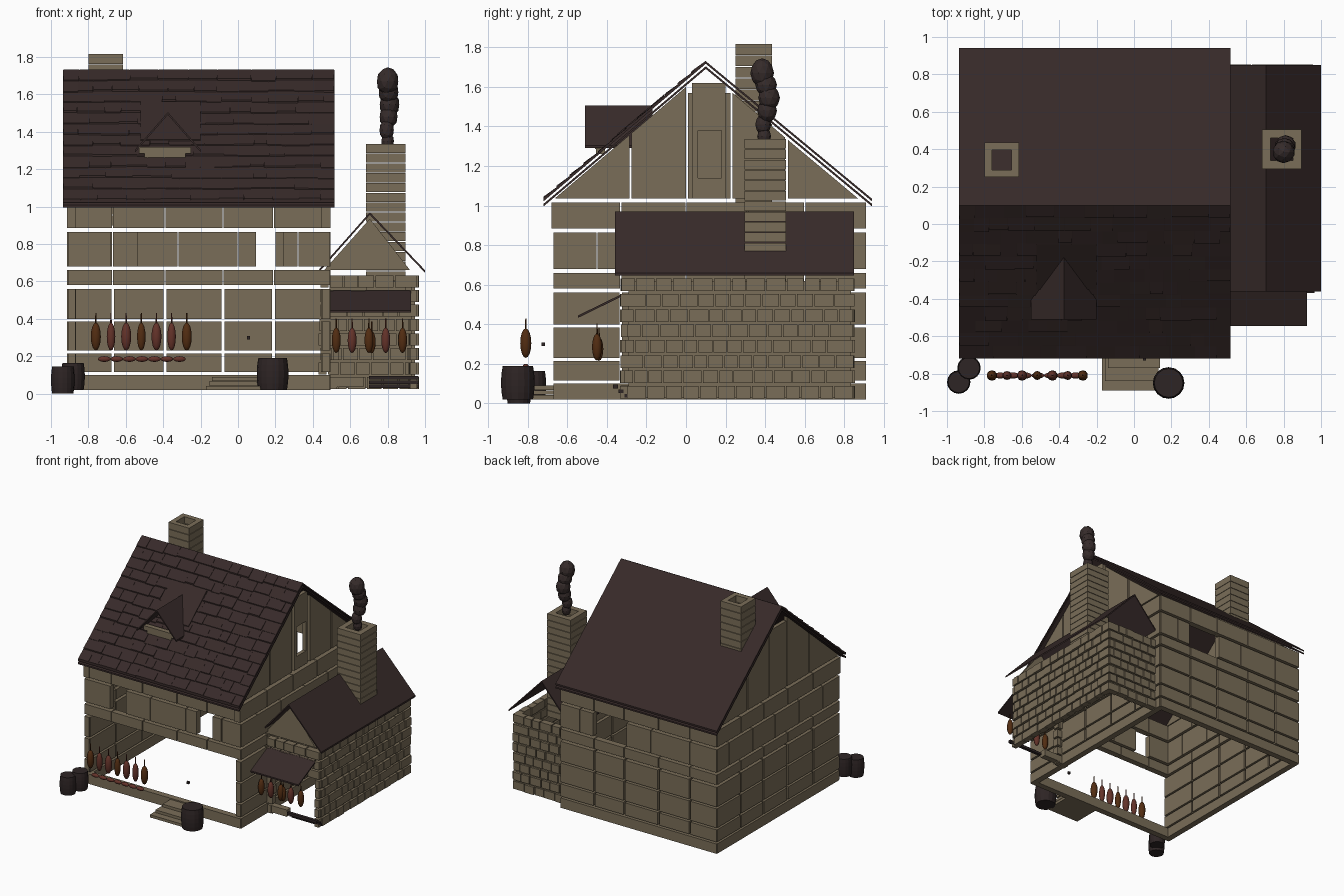
import bpy, bmesh, math, random
from mathutils import Matrix, Vector

if "Cube" in bpy.data.objects:
    bpy.data.objects.remove(bpy.data.objects["Cube"])
random.seed(4)

def material(name, c):
    m = bpy.data.materials.new(name)
    m.diffuse_color = (*c, 1)
    m.use_nodes = True
    m.node_tree.nodes["Principled BSDF"].inputs["Base Color"].default_value = m.diffuse_color
    return m

BEIGE = material("weathered beige", (0.195, 0.155, 0.098))
ROOF = material("dark brown roof", (0.038, 0.023, 0.022))
DARK = material("barrel brown", (0.027, 0.018, 0.018))
SMOKE = material("smoke grey brown", (0.036, 0.024, 0.023))
RED = material("red meat", (0.125, 0.032, 0.022))
BROWN = material("smoked meat", (0.085, 0.026, 0.006))

def finish(name, bm, mat):
    bmesh.ops.recalc_face_normals(bm, faces=bm.faces)
    me = bpy.data.meshes.new(name)
    bm.to_mesh(me)
    bm.free()
    me.materials.append(mat)
    ob = bpy.data.objects.new(name, me)
    bpy.context.collection.objects.link(ob)
    return ob

def boxes(name, items, mat=BEIGE):
    """Each item is x0, x1, y0, y1, z0, z1."""
    bm = bmesh.new()
    for x0, x1, y0, y1, z0, z1 in items:
        m = Matrix.Translation(((x0 + x1) / 2, (y0 + y1) / 2, (z0 + z1) / 2)) @ Matrix.Diagonal((x1 - x0, y1 - y0, z1 - z0, 1))
        bmesh.ops.create_cube(bm, size=1, matrix=m)
    return finish(name, bm, mat)

def prisms(name, items, axis, mat):
    """Each item is a 2D profile with the range it is extruded over."""
    bm = bmesh.new()
    for pts, lo, hi in items:
        put = lambda p, t: (t, p[0], p[1]) if axis == "x" else (p[0], t, p[1])
        a = [bm.verts.new(put(p, lo)) for p in pts]
        b = [bm.verts.new(put(p, hi)) for p in pts]
        bm.faces.new(a)
        bm.faces.new(b[::-1])
        for i in range(len(a)):
            j = (i + 1) % len(a)
            bm.faces.new((a[i], a[j], b[j], b[i]))
    return finish(name, bm, mat)

def strip(p, q, t):
    """Profile of a sloping board from p to q, thickness t downwards."""
    return [p, q, (q[0], q[1] - t), (p[0], p[1] - t)]

def span(axis, a, b, p, t, z0, z1):
    return (a, b, p, p + t, z0, z1) if axis == "x" else (p, p + t, a, b, z0, z1)

# House walls: courses of wide blocks with joints and openings
ROWS = [(.02, .10), (.115, .215), (.23, .385), (.40, .56), (.58, .66), (.68, .865), (.885, 1.015)]

def wall(name, axis, pos, t, joints, openings=()):
    out = []
    for r, (z0, z1) in enumerate(ROWS):
        cuts = joints[r % 2] if r > 3 else joints[0]
        cuts = [cuts[0], cuts[-1]] if r == 0 else cuts
        wide = .02 if axis == "y" and r == 6 else 0
        g = .007 if 0 < r < 4 else .003
        for k, (a, b) in enumerate(zip(cuts, cuts[1:])):
            parts = [(a + (g if k else -wide), b - (g if k < len(cuts) - 2 else 0))]
            for o0, o1, rows in openings:
                if r in rows:
                    parts = [p for s, e in parts for p in ((s, min(e, o0)), (max(s, o1), e)) if p[1] - p[0] > .01]
            out += [span(axis, s, e, pos, t, z0, z1) for s, e in parts]
    boxes(name, out)

XJ = ([-.91, -.67, -.39, -.08, .19, .49], [-.91, -.67, -.32, 0, .32, .49])
YJ = ([-.66, -.33, 0, .31, .6, .90], [-.66, -.45, -.15, .16, .45, .75, .90])
wall("front_wall", "x", -.67, .05, XJ, [(-.87, .45, (1, 2, 3)), (-.68, -.54, (5,)), (.095, .24, (5,))])
wall("back_wall", "x", .86, .05, XJ, [(-.10, .20, (5,))])
wall("left_wall", "y", -.915, .05, YJ)
wall("right_wall", "y", .445, .05, YJ)

# Gable planks
def h(y):
    return 1.685 - .85 * abs(y - .1)

def plank(a, b, z0=1.035, top=None):
    return [(a, z0), (b, z0), (b, top or max(h(b), z0 + .001)), (a, top or max(h(a), z0 + .001))]

edges = [(-.66, -.285), (-.275, 0), (.235, .5), (.515, .87)]
for name, x in (("right_gable", .455), ("left_gable", -.91)):
    ps = [plank(a, b) for a, b in edges]
    if x > 0:
        ps += [plank(.03, .20, 1.035, 1.14), plank(.03, .20, 1.38, 1.62),
               plank(.03, .06, 1.14, 1.38), plank(.18, .20, 1.14, 1.38)]
    else:
        ps.append(plank(.01, .225, 1.035, 1.57))
    prisms(name, [(p, x, x + .03) for p in ps], "x", BEIGE)

# Main roof: two thin layers on each slope
RX = (-.935, .515)
for name, dz in (("roof_outer", 0), ("roof_lining", -.026)):
    prisms(name, [(strip((-.72, 1.035 + dz), (.1, 1.73 + dz), .013), *RX),
                  (strip((.94, 1.035 + dz), (.1, 1.73 + dz), .013), *RX)], "x", ROOF)

# Front shingles, slightly uneven plates
tiles = []
n = 12
for r in range(n):
    x = RX[0]
    while x < RX[1] - .001:
        e = min(RX[1], x + random.uniform(.07, .17))
        e = RX[1] if RX[1] - e < .05 else e
        s0, s1 = r / n + random.uniform(-.008, .008) * (r > 0), (r + 1) / n
        at = lambda s, d: (-.72 + .82 * s, 1.035 + .695 * s + d)
        d = random.uniform(.004, .011)
        tiles.append(([at(s0, d), at(s1, .002), at(s1, -.002), at(s0, -.002)], x + .001, e - .001))
        x = e
prisms("front_shingles", tiles, "x", ROOF)

# Dormer
prisms("dormer_roof", [(strip((x, 1.305), (-.375, 1.505), .014), -.51, -.17) for x in (-.55, -.20)], "y", ROOF)
prisms("dormer_flashing", [([(-.35, 1.36), (-.11, 1.563), (-.11, 1.55), (-.35, 1.345)], -.52, -.20)], "x", ROOF)
boxes("dormer_sill", [(-.53, -.25, -.46, -.42, 1.285, 1.32), (-.50, -.28, -.455, -.41, 1.26, 1.285)])

# Chimneys: hollow, stacked courses
def chimney(name, x0, x1, y0, y1, z0, z1, t, n):
    out = []
    s = (z1 - z0) / n
    for i in range(n):
        a, b = z0 + i * s, z0 + (i + 1) * s - .004
        k = t if i % 2 else 0
        j = t - k
        out += [(x0 + j, x1 - j, y0, y0 + t, a, b), (x0 + j, x1 - j, y1 - t, y1, a, b),
                (x0, x0 + t, y0 + k, y1 - k, a, b), (x1 - t, x1, y0 + k, y1 - k, a, b)]
    boxes(name, out)

chimney("house_chimney", -.80, -.615, .25, .435, .90, 1.82, .04, 16)
chimney("annex_chimney", .685, .895, .295, .505, .50, 1.34, .045, 16)

# Smoke puffs
bm = bmesh.new()
for x, y, z, r, sz in ((.80, .395, 1.35, .035, .045), (.795, .39, 1.41, .04, .055), (.805, .41, 1.48, .05, .06),
                       (.81, .42, 1.545, .055, .065), (.805, .405, 1.61, .055, .06), (.80, .385, 1.67, .06, .075)):
    bmesh.ops.create_icosphere(bm, subdivisions=2, radius=1,
                               matrix=Matrix.Translation((x, y, z)) @ Matrix.Diagonal((r, r, sz, 1)))
finish("smoke", bm, SMOKE)

# Annex brick walls
def bricks(name, axis, pos, t, a0, a1, opening=None):
    out = []
    for r in range(8):
        z0 = .025 + r * .0775
        x = a0 + random.uniform(0, .015)
        first = True
        while x < a1 - .001:
            e = min(a1, x + (.05 if first and r % 2 else random.uniform(.07, .105)))
            e = a1 if a1 - e < .04 else e
            first = False
            s, f = x, e - .007
            x = e
            if opening and opening[2] < z0 + .03 < opening[3]:
                if s < opening[0] < f:
                    f = opening[0]
                elif s < opening[1] < f:
                    s = opening[1]
                elif opening[0] <= s and f <= opening[1]:
                    continue
            out.append(span(axis, s, f, pos + random.uniform(-.004, .004), t, z0, z0 + .063))
    boxes(name, out)

bricks("annex_right_wall", "y", .915, .05, -.31, .85)
bricks("annex_back_wall", "x", .80, .05, .49, .965)
bricks("annex_front_wall", "x", -.33, .05, .43, .965, (.54, .92, .03, .42))
boxes("annex_mortar", [(.925, .945, -.29, .83, .03, .62), (.49, .945, .815, .835, .03, .62)])
boxes("annex_threshold", [(.48, .67, -.33, -.28, .035, .09)])

# Annex roof, gable and awning
prisms("annex_roof", [(strip((1.0, .66), (.705, .97), .014), -.36, .85),
                      (strip((.43, .66), (.705, .97), .014), -.36, .85)], "y", ROOF)
prisms("annex_gable", [([(.46, .66), (.92, .66), (.705, .935)], -.32, -.29)], "y", BEIGE)
prisms("awning", [(strip((-.545, .445), (-.32, .555), .012), .49, .925)], "x", ROOF)
boxes("fallen_slats", [(.70, .965, -.37, -.345, .075, .095), (.70, .965, -.34, -.315, .052, .07),
                       (.70, .965, -.31, -.285, .03, .048)], DARK)

# Hanging meat with strings
def meat(name, x, y, z, r, half, mat, lying=False):
    bm = bmesh.new()
    rot = Matrix.Rotation(math.pi / 2, 4, "Y") if lying else Matrix()
    m = Matrix.Translation((x, y, z)) @ rot
    bmesh.ops.create_uvsphere(bm, u_segments=10, v_segments=8, radius=1, matrix=m @ Matrix.Diagonal((r, r, half, 1)))
    if not lying:
        bmesh.ops.create_cone(bm, cap_ends=True, segments=5, radius1=.005, radius2=.003, depth=.06,
                              matrix=Matrix.Translation((x, y, z + half + .02)))
    ob = finish(name, bm, mat)
    for p in ob.data.polygons:
        p.use_smooth = True

for i in range(7):
    meat("hanging_meat", -.76 + i * .081, -.81, .305, .028 if i % 2 == 0 else .024, .075, RED if i in (1, 2, 4, 5) else BROWN)
    meat("sausage_link", -.715 + i * .067, -.81, .185, .016, .034, RED, True)
for i, x in enumerate((.525, .61, .70, .79, .88)):
    meat("annex_meat", x, -.45, .285, .025, .068, RED if i in (1, 3) else BROWN)
meat("annex_inner_meat", .715, -.44, .275, .022, .06, BROWN)

# Barrels
def barrel(x, y, r, z0, z1):
    bm = bmesh.new()
    for k in range(5):
        a, b = (z0 + (z1 - z0) * (k + i) / 5 for i in (0, 1))
        rr = [r * (1 - .10 * abs(2 * (k + i) / 5 - 1) ** 2) for i in (0, 1)]
        bmesh.ops.create_cone(bm, cap_ends=k in (0, 4), segments=16, radius1=rr[0], radius2=rr[1], depth=b - a,
                              matrix=Matrix.Translation((x, y, (a + b) / 2)))
    bmesh.ops.remove_doubles(bm, verts=bm.verts, dist=.0001)
    finish("barrel", bm, DARK)

barrel(-.937, -.845, .063, 0, .145)
barrel(-.882, -.77, .063, .02, .165)
barrel(.185, -.85, .085, .02, .19)

# Entrance steps and door knob
boxes("steps", [(-.17, .13, -.89, -.67, .02, .042), (-.155, .13, -.84, -.67, .044, .066), (-.14, .14, -.77, -.67, .068, .09)])
boxes("door_knob", [(.047, .065, -.73, -.712, .29, .308)], DARK)
